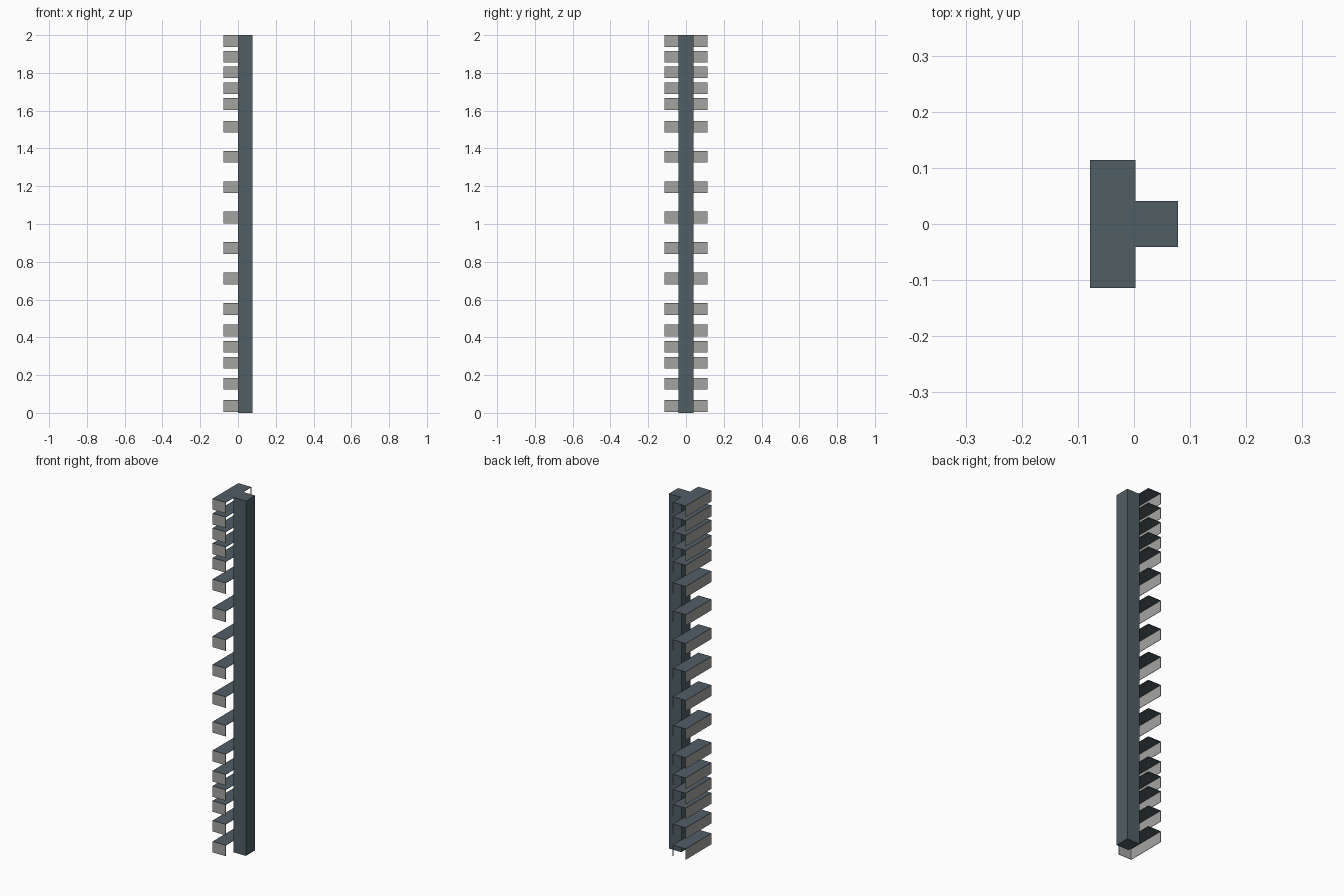
import bpy

if "Cube" in bpy.data.objects:
    bpy.data.objects.remove(bpy.data.objects["Cube"])


def material(name, rgb):
    m = bpy.data.materials.new(name)
    m.diffuse_color = (*rgb, 1.0)
    m.use_nodes = True
    m.node_tree.nodes["Principled BSDF"].inputs["Base Color"].default_value = m.diffuse_color
    return m


SLATE = material("slate_grey", (0.082, 0.112, 0.130))
LIGHT = material("light_grey", (0.37, 0.375, 0.355))


def box(name, lo, hi, mat):
    """Axis-aligned box between two corners."""
    bpy.ops.mesh.primitive_cube_add(size=1)
    ob = bpy.context.object
    ob.name = name
    ob.location = [(a + b) / 2 for a, b in zip(lo, hi)]
    ob.scale = [b - a for a, b in zip(lo, hi)]
    bpy.ops.object.transform_apply(location=True, rotation=False, scale=True)
    ob.data.materials.append(mat)
    return ob


# Square upright
box("post", (0.0, -0.041, 0.0), (0.078, 0.041, 2.0), SLATE)

# Brackets: a flat cap with a long back skirt, an end skirt and a thin corner strip
X0, X1, Y, H, T = -0.078, 0.003, 0.114, 0.062, 0.002
tops = [2.0, 1.917, 1.834, 1.749, 1.666, 1.546, 1.387, 1.225, 1.065,
        0.904, 0.743, 0.581, 0.467, 0.381, 0.297, 0.186, 0.068]

for i, z in enumerate(tops, 1):
    low, under = z - H, z - T
    box(f"bracket_cap_{i}", (X0, -Y, under), (X1, Y, z), SLATE)
    box(f"bracket_back_skirt_{i}", (X0, -Y, low), (X0 + T, Y, under), LIGHT)
    box(f"bracket_end_skirt_{i}", (X0 + T, -Y, low), (X1, -Y + T, under), LIGHT)
    box(f"bracket_corner_strip_{i}", (X1 - T, Y - T, low), (X1, Y, under), LIGHT)
